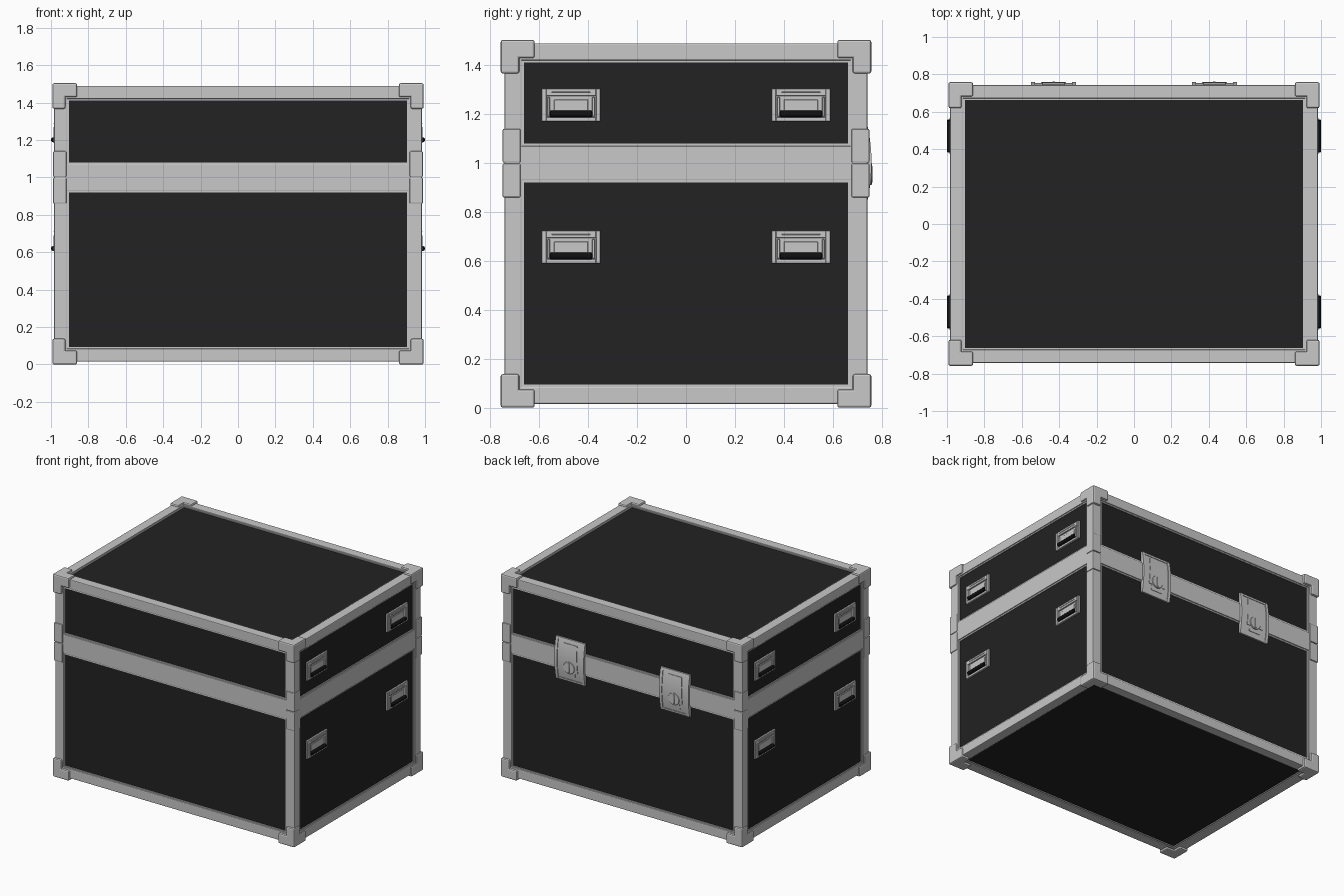
import bpy, bmesh, math
from mathutils import Matrix

if "Cube" in bpy.data.objects:
    bpy.data.objects.remove(bpy.data.objects["Cube"])


def mat(name, v):
    m = bpy.data.materials.new(name)
    m.diffuse_color = (v, v, v, 1)
    m.use_nodes = True
    m.node_tree.nodes["Principled BSDF"].inputs["Base Color"].default_value = m.diffuse_color
    return m


METAL = mat("brushed_aluminium", 0.58)
BLACK = mat("black_laminate", 0.016)
RUBBER = mat("black_rubber", 0.005)


def finish(bm, name, material, bevel=0, segs=2, smooth=False):
    bmesh.ops.recalc_face_normals(bm, faces=bm.faces)
    me = bpy.data.meshes.new(name)
    bm.to_mesh(me)
    bm.free()
    me.materials.append(material)
    ob = bpy.data.objects.new(name, me)
    bpy.context.collection.objects.link(ob)
    if bevel:
        b = ob.modifiers.new("bevel", 'BEVEL')
        b.width, b.segments = bevel, segs
    if smooth:
        bpy.context.view_layer.objects.active = ob
        ob.select_set(True)
        bpy.ops.object.shade_smooth_by_angle(angle=math.radians(35))
        ob.select_set(False)
    return ob


def add_box(bm, a, b):
    size = [abs(q - p) for p, q in zip(a, b)]
    mid = [(p + q) / 2 for p, q in zip(a, b)]
    bmesh.ops.create_cube(bm, size=1, matrix=Matrix.Translation(mid) @ Matrix.Diagonal((*size, 1)))


def boxes(name, material, pairs, bevel=0, segs=2):
    bm = bmesh.new()
    for a, b in pairs:
        add_box(bm, a, b)
    return finish(bm, name, material, bevel, segs)


H = (0.983, 0.742, 0.7375)      # half size of the aluminium frame
CZ = 0.7525                     # height of its centre


def edge_bars(inset, width):
    """Twelve square bars along the edges of the case."""
    out = []
    for axis in range(3):
        u, v = (axis + 1) % 3, (axis + 2) % 3
        for su in (-1, 1):
            for sv in (-1, 1):
                a, b = [0, 0, 0], [0, 0, 0]
                a[axis], b[axis] = -(H[axis] - inset), H[axis] - inset
                a[u], b[u] = su * (H[u] - inset), su * (H[u] - width)
                a[v], b[v] = sv * (H[v] - inset), sv * (H[v] - width)
                a[2] += CZ
                b[2] += CZ
                out.append((a, b))
    return out


# Laminate panels, one solid body set back from the frame
boxes("case_panels", BLACK, [((-0.970, -0.729, 0.028), (0.970, 0.729, 1.477))])

# Edge frame with a thin lower lip, and the lid band
boxes("edge_frame", METAL, edge_bars(0, 0.07), 0.005)
boxes("edge_frame_lip", METAL, edge_bars(0.007, 0.079))
boxes("lid_band", METAL, [((-H[0], -H[1], 0.93), (H[0], H[1], 1.07))], 0.004)
boxes("lid_band_lip", METAL, [((-0.976, -0.735, 0.92), (0.976, 0.735, 1.08))])

# Corner protectors: three arms following the edges at each corner
C = (0.992, 0.758, 0.752)
for sx in (-1, 1):
    for sy in (-1, 1):
        for sz in (-1, 1):
            s = (sx, sy, sz)
            arms = []
            for axis in range(3):
                a = [s[i] * C[i] for i in range(3)]
                b = [s[i] * (H[i] - (0.123 if i == axis else 0.06)) for i in range(3)]
                a[2] += 0.752
                b[2] += 0.752
                arms.append((a, b))
            boxes("corner_protector", METAL, arms, 0.009)
        # Split brace where the lid meets the base
        boxes("lid_brace", METAL, [
            ((sx * 0.988, sy * 0.750, z0), (sx * 0.918, sy * 0.677, z1))
            for z0, z1 in ((0.86, 0.998), (1.002, 1.14))], 0.005)


# Recessed handles on both sides
def handle(s, cy, cz):
    def bx(x1, y0, y1, z0, z1):
        return ((s * 0.966, cy + y0, cz + z0), (s * x1, cy + y1, cz + z1))
    boxes("handle_plate", METAL, [
        bx(0.973, -0.118, 0.118, -0.065, 0.066),
        bx(0.983, -0.120, -0.101, -0.067, 0.068), bx(0.983, 0.101, 0.120, -0.067, 0.068),
        bx(0.983, -0.102, 0.102, -0.067, -0.050), bx(0.983, -0.102, 0.102, 0.036, 0.068),
        bx(0.986, -0.080, 0.080, 0.050, 0.054),
        bx(0.977, -0.070, 0.070, -0.028, 0.022)], 0.002, 1)
    boxes("handle_arms", METAL, [
        bx(0.987, -0.097, -0.086, -0.048, 0.032), bx(0.987, 0.086, 0.097, -0.048, 0.032)], 0.002, 1)
    bm = bmesh.new()
    bmesh.ops.create_cone(
        bm, cap_ends=True, segments=16, radius1=0.0135, radius2=0.0135, depth=0.176,
        matrix=Matrix.Translation((s * 0.9865, cy, cz - 0.037)) @ Matrix.Rotation(math.pi / 2, 4, 'X'))
    finish(bm, "handle_grip", RUBBER, 0.004, 1, True)


for s in (-1, 1):
    for cy in (-0.47, 0.47):
        for cz in (0.657, 1.238):
            handle(s, cy, cz)


# Curved latches on the back
def arc_y(z, lift):
    return 0.737 + 0.017 * (1 - ((z - 1) / 0.155) ** 2) + lift


def add_slab(bm, x0, x1, z0, z1, lift, taper=0):
    """Plate whose outer face follows the latch curve."""
    n, prev, first = 12, None, None
    for i in range(n + 1):
        t = i / n
        z = z0 + (z1 - z0) * t
        d = taper * t
        y = arc_y(z, lift)
        ring = [bm.verts.new(p) for p in (
            (x0 + d, 0.72, z), (x1 - d, 0.72, z), (x1 - d, y, z), (x0 + d, y, z))]
        if prev:
            for k in range(4):
                j = (k + 1) % 4
                bm.faces.new((prev[k], prev[j], ring[j], ring[k]))
        else:
            first = ring
        prev = ring
    bm.faces.new(first[::-1])
    bm.faces.new(prev)


for cx in (-0.43, 0.43):
    bm = bmesh.new()
    add_slab(bm, cx - 0.118, cx + 0.118, 0.846, 1.156, 0)          # base plate
    for a, b in ((-0.12, -0.098), (0.098, 0.12)):                  # side rims
        add_slab(bm, cx + a, cx + b, 0.845, 1.157, 0.005)
    for a, b in ((0.845, 0.862), (1.140, 1.157)):                  # end rims
        add_slab(bm, cx - 0.12, cx + 0.12, a, b, 0.004)
    finish(bm, "latch_plate", METAL, 0, 2, True)
    bm = bmesh.new()
    add_slab(bm, cx - 0.068, cx + 0.068, 0.925, 1.125, 0.004, 0.010)  # centre plate
    add_slab(bm, cx - 0.045, cx + 0.045, 0.885, 0.925, 0.003)         # lower tongue
    finish(bm, "latch_centre", METAL, 0, 2, True)
    # Turn key
    bm = bmesh.new()
    bmesh.ops.create_cone(
        bm, cap_ends=True, segments=24, radius1=0.045, radius2=0.045, depth=0.02,
        matrix=Matrix.Translation((cx, 0.750, 0.955)) @ Matrix.Rotation(math.pi / 2, 4, 'X'))
    add_box(bm, (cx - 0.007, 0.745, 0.92), (cx + 0.007, 0.763, 0.99))
    finish(bm, "latch_turn_key", METAL, 0.002, 1, True)
